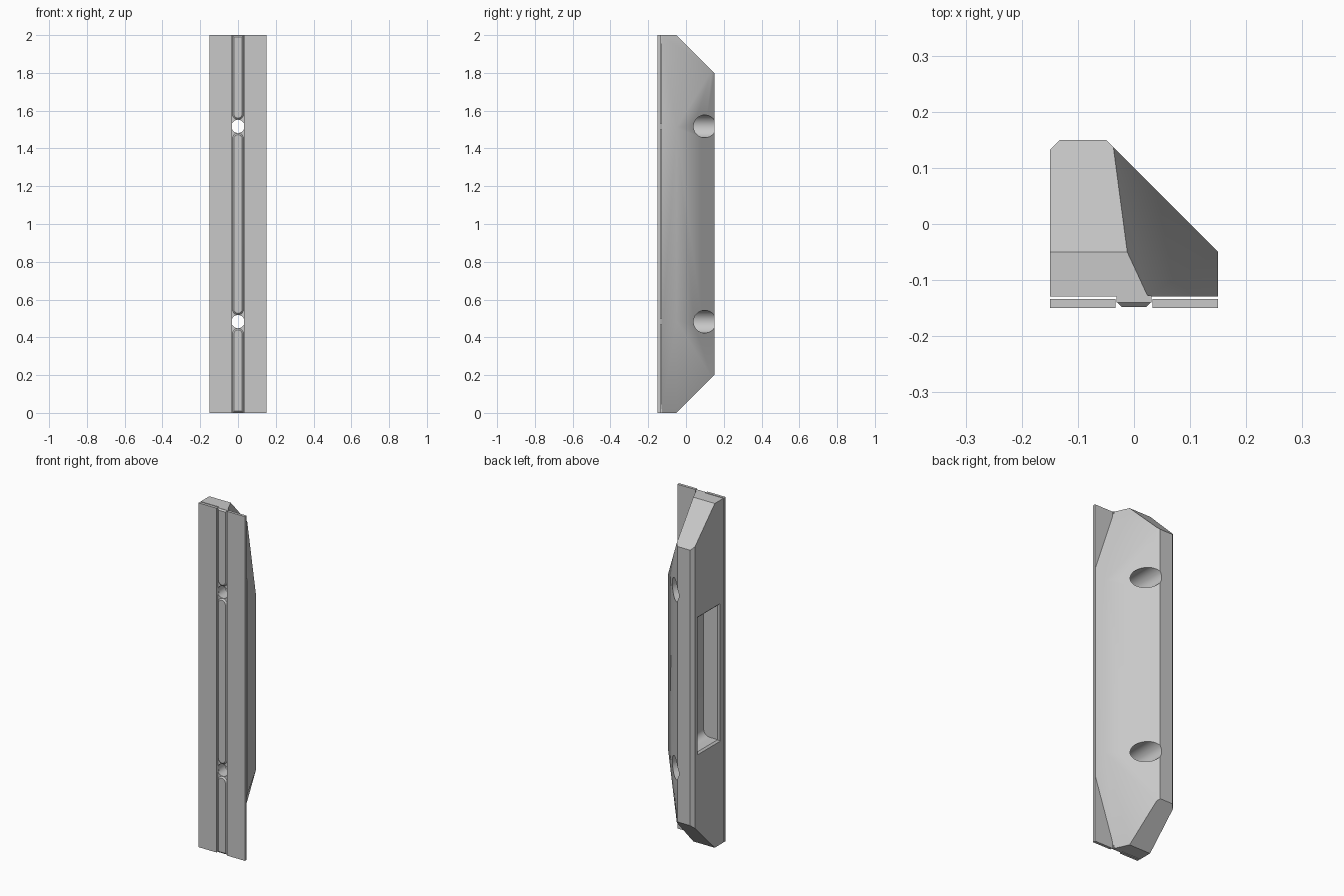
import bpy, bmesh, math
from mathutils import Vector

cube = bpy.data.objects.get("Cube")
if cube:
    bpy.data.objects.remove(cube, do_unlink=True)

grey = bpy.data.materials.new("plain grey")
grey.use_nodes = True
grey.diffuse_color = (0.58, 0.58, 0.58, 1)
grey.node_tree.nodes["Principled BSDF"].inputs["Base Color"].default_value = (0.58, 0.58, 0.58, 1)


def finish(name, bm):
    bmesh.ops.recalc_face_normals(bm, faces=bm.faces)
    mesh = bpy.data.meshes.new(name)
    bm.to_mesh(mesh)
    bm.free()
    mesh.materials.append(grey)
    obj = bpy.data.objects.new(name, mesh)
    bpy.context.collection.objects.link(obj)
    return obj


def loft(rings):
    """Closed solid through matching rings of 3D points."""
    bm = bmesh.new()
    loops = [[bm.verts.new(p) for p in ring] for ring in rings]
    n = len(loops[0])
    for a, b in zip(loops, loops[1:]):
        for i in range(n):
            j = (i + 1) % n
            bm.faces.new((a[i], a[j], b[j], b[i]))
    bm.faces.new(loops[0])
    bm.faces.new(loops[-1])
    bmesh.ops.recalc_face_normals(bm, faces=bm.faces)
    return bm


def box(x0, x1, y0, y1, z0, z1):
    return loft([[(x0, y0, z), (x1, y0, z), (x1, y1, z), (x0, y1, z)] for z in (z0, z1)])


def cylinder(radius, y0, y1, z):
    turn = [math.tau * i / 48 for i in range(48)]
    return loft([[(radius * math.cos(t), y, z + radius * math.sin(t)) for t in turn]
                 for y in (y0, y1)])


def activate(obj):
    bpy.ops.object.select_all(action='DESELECT')
    obj.select_set(True)
    bpy.context.view_layer.objects.active = obj


def cut(obj, bm):
    cutter = finish("cutter", bm)
    cutter.hide_render = True
    mod = obj.modifiers.new("cut", 'BOOLEAN')
    mod.operation = 'DIFFERENCE'
    mod.solver = 'EXACT'
    mod.object = cutter
    activate(obj)
    bpy.ops.object.modifier_apply(modifier=mod.name)
    bpy.data.objects.remove(cutter, do_unlink=True)


def smooth(obj):
    activate(obj)
    bpy.ops.object.shade_smooth_by_angle(angle=math.radians(30))


HOLES = (0.483, 1.517)
HOLE_R = 0.035

# Handle body: extruded profile with sloped ends
profile = [(-0.15, -0.129), (0.15, -0.129), (0.15, -0.05),
           (-0.05, 0.15), (-0.132, 0.15), (-0.15, 0.132)]
bm = loft([[(x, y, z) for x, y in profile] for z in (0, 2)])
for side in (1, -1):
    for point, normal in (((0, -0.05), (0, 1, 1)), ((-0.012, -0.05), (3.02, 1.4, 1))):
        co = Vector((point[0], point[1], 1 + side))
        no = Vector((normal[0], normal[1], side))
        res = bmesh.ops.bisect_plane(bm, geom=bm.verts[:] + bm.edges[:] + bm.faces[:],
                                     plane_co=co, plane_no=no, clear_outer=True)
        edges = [e for e in res["geom_cut"] if isinstance(e, bmesh.types.BMEdge)]
        bmesh.ops.edgeloop_fill(bm, edges=edges)
body = finish("handle_body", bm)

# Counterbored screw holes
for z in HOLES:
    cut(body, cylinder(HOLE_R, -0.3, 0.3, z))
    cut(body, cylinder(0.06, -0.07, 0.3, z))

# Finger pocket with filleted floor ends and a chamfered rim
floor, fillet, half = -0.05, 0.04, 0.39
section = [(-0.2, 1 - half)]
for sign in (-1, 1):
    arc = [math.pi / 2 * i / 8 for i in range(9)]
    pts = [(floor - fillet + fillet * math.sin(t),
            1 + sign * (half - fillet + fillet * math.cos(t))) for t in arc]
    section += pts if sign < 0 else pts[::-1]
section.append((-0.2, 1 + half))
cut(body, loft([[(x, y, z) for x, z in section] for y in (-0.09, 0.1)]))


def rim(x, grow):
    return [(x, -0.09 - grow, 1 - half - grow), (x, 0.1 + grow, 1 - half - grow),
            (x, 0.1 + grow, 1 + half + grow), (x, -0.09 - grow, 1 + half + grow)]


cut(body, loft([rim(-0.17, 0.03), rim(-0.14, 0)]))
smooth(body)

# Rail base between the front plates, pierced by the holes
base = finish("rail_base", box(-0.031, 0.031, -0.14, -0.127, 0, 2))
for z in HOLES:
    cut(base, cylinder(HOLE_R, -0.3, 0.3, z))


# Bevelled rail strips, rounded where they meet a hole
def strip_outline(w, z0, z1, round0, round1, y):
    ring = []
    for end, sign, rounded in ((z0, -1, round0), (z1, 1, round1)):
        for i in range(13):
            t = math.pi * i / 12
            x = sign * w * math.cos(t)
            drop = w * (1 - math.sin(t)) if rounded else 0
            ring.append((x, y, end - sign * drop))
    return ring


stops = [0, HOLES[0] - HOLE_R, HOLES[0] + HOLE_R, HOLES[1] - HOLE_R, HOLES[1] + HOLE_R, 2]
for k, place in enumerate(("lower", "middle", "upper")):
    z0, z1 = stops[2 * k], stops[2 * k + 1]
    r0, r1 = k > 0, k < 2
    bevel = 0.009
    rings = [strip_outline(0.031, z0, z1, r0, r1, -0.139),
             strip_outline(0.031 - bevel, z0 + bevel, z1 - bevel, r0, r1, -0.148)]
    smooth(finish(place + "_rail_strip", loft(rings)))

# Thin front plates either side of the rail
for name, sign in (("left_front_plate", 1), ("right_front_plate", -1)):
    a, b = sorted((sign * 0.033, sign * 0.15))
    finish(name, box(a, b, -0.15, -0.134, 0, 2))
